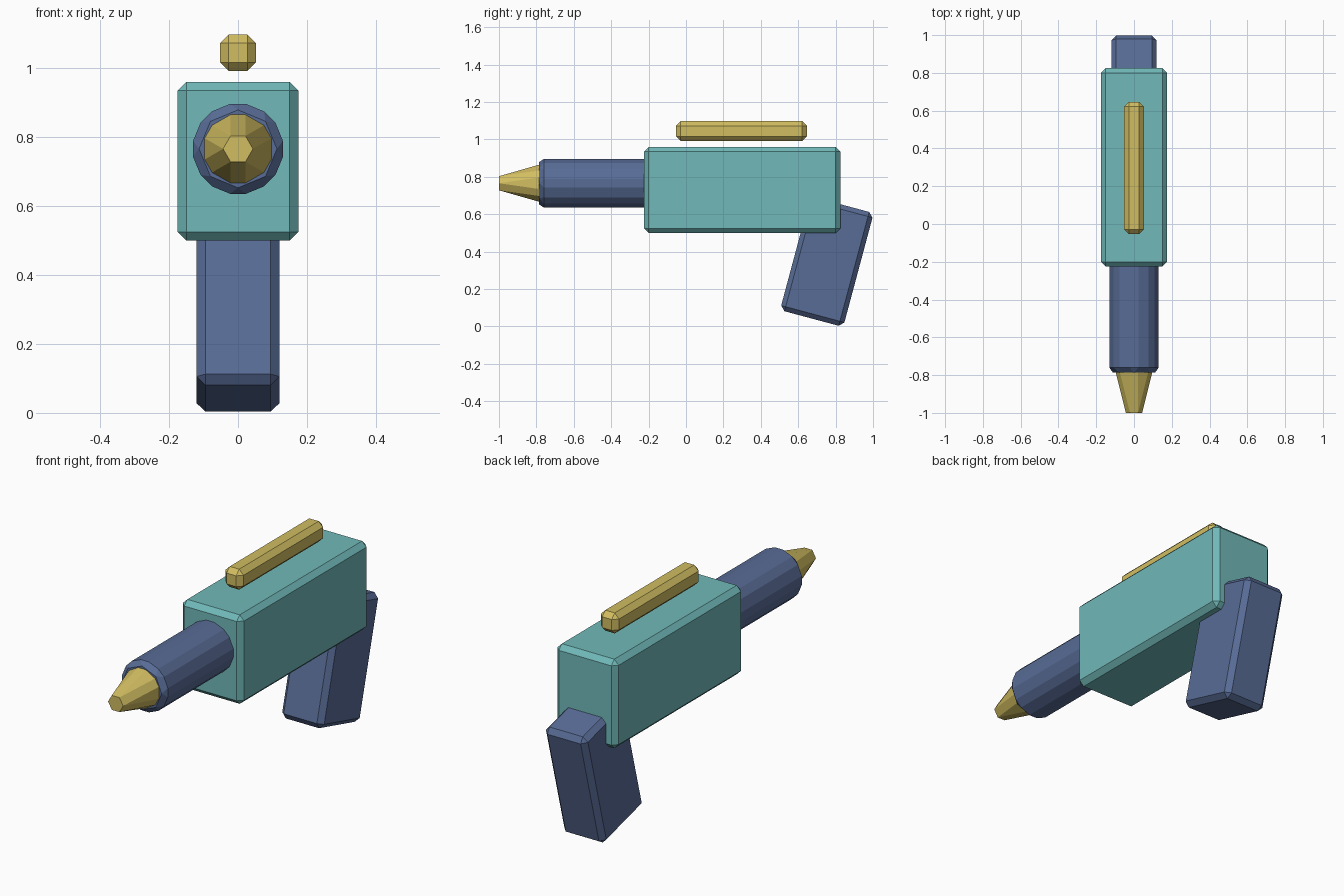
import bpy, bmesh, math
from mathutils import Matrix, Vector

if "Cube" in bpy.data.objects:
    bpy.data.objects.remove(bpy.data.objects["Cube"])

BEVEL = 0.025


def material(name, color):
    m = bpy.data.materials.new(name)
    m.diffuse_color = (*color, 1)
    m.use_nodes = True
    m.node_tree.nodes["Principled BSDF"].inputs["Base Color"].default_value = m.diffuse_color
    return m


teal = material("teal", (0.165, 0.48, 0.48))
navy = material("slate_blue", (0.098, 0.15, 0.305))
gold = material("gold", (0.64, 0.51, 0.12))


def finish(name, bm, mat, bevel=True):
    bmesh.ops.recalc_face_normals(bm, faces=bm.faces)
    me = bpy.data.meshes.new(name)
    bm.to_mesh(me)
    bm.free()
    me.materials.append(mat)
    ob = bpy.data.objects.new(name, me)
    bpy.context.collection.objects.link(ob)
    if bevel:
        mod = ob.modifiers.new("chamfer", 'BEVEL')
        mod.width = BEVEL
        mod.segments = 1
        mod.limit_method = 'ANGLE'
        mod.angle_limit = math.radians(30)
    return ob


def box(name, size, center, mat, tilt=0.0):
    bm = bmesh.new()
    bmesh.ops.create_cube(bm, size=1.0, matrix=Matrix.Translation(center)
                          @ Matrix.Rotation(math.radians(tilt), 4, 'X')
                          @ Matrix.Diagonal((*size, 1)))
    return finish(name, bm, mat)


# Main body, floating top rail and tilted grip
box("body", (0.35, 1.05, 0.46), (0, 0.3, 0.73), teal)
box("top_rail", (0.104, 0.70, 0.106), (0, 0.296, 1.045), gold)
box("grip", (0.24, 0.35, 0.63), (0, 0.753, 0.347), navy, -15)

# Barrel: chamfered octagonal prism with corners on the axes
AXIS_Z = 0.766
bm = bmesh.new()
bmesh.ops.create_cone(bm, cap_ends=True, segments=8, radius1=0.14, radius2=0.14, depth=0.64,
                      matrix=Matrix.Translation((0, -0.465, AXIS_Z))
                      @ Matrix.Rotation(math.pi / 2, 4, 'X'))
finish("barrel", bm, navy)

# Nozzle: six-sided cone with chamfered edges, running to a small hexagonal tip
bm = bmesh.new()
for y, radius in ((-1.0, 0.05), (-0.77, 0.116)):
    corners = [Vector((radius * math.cos(a), y, AXIS_Z + radius * math.sin(a)))
               for a in (math.radians(90 + 60 * k) for k in range(6))]
    for k, c in enumerate(corners):
        for other in (corners[k - 1], corners[(k + 1) % 6]):
            bm.verts.new(c + (other - c).normalized() * BEVEL)
bmesh.ops.remove_doubles(bm, verts=bm.verts, dist=0.001)
bmesh.ops.convex_hull(bm, input=bm.verts)
bmesh.ops.dissolve_limit(bm, angle_limit=0.02, verts=bm.verts, edges=bm.edges)
finish("nozzle", bm, gold, bevel=False)
